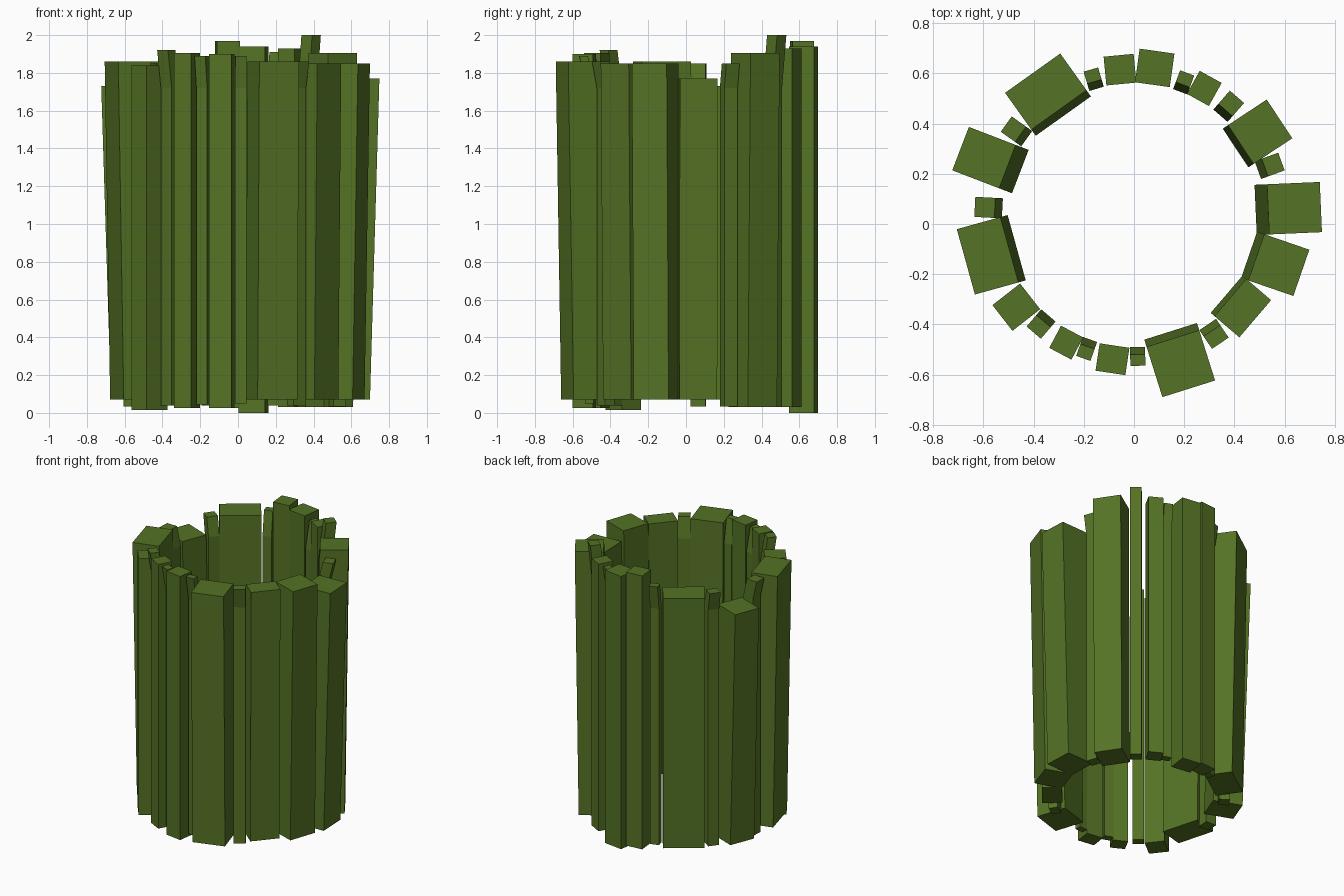
import bpy
import bmesh
from math import radians
from mathutils import Matrix, Vector

cube = bpy.data.objects.get("Cube")
if cube:
    bpy.data.objects.remove(cube, do_unlink=True)

# One green for every plank
green = bpy.data.materials.new("moss_green")
green.use_nodes = True
colour = (0.09, 0.17, 0.018, 1)
green.diffuse_color = colour
green.node_tree.nodes["Principled BSDF"].inputs["Base Color"].default_value = colour

RING_CENTRE = Vector((0, 0.035, 0))
BEND_HEIGHT = 1.72
FLARE = 0.03


def make_plank(name, angle, width, side_profile):
    """Extrude a (radius, height) profile across the plank width, then turn it into the ring."""
    bm = bmesh.new()
    face = bm.faces.new([bm.verts.new((r, -width / 2, z)) for r, z in side_profile])
    extruded = bmesh.ops.extrude_face_region(bm, geom=[face])["geom"]
    moved = [v for v in extruded if isinstance(v, bmesh.types.BMVert)]
    bmesh.ops.translate(bm, verts=moved, vec=(0, width, 0))
    bmesh.ops.recalc_face_normals(bm, faces=bm.faces)
    turn = Matrix.Translation(RING_CENTRE) @ Matrix.Rotation(radians(angle), 4, "Z")
    bmesh.ops.transform(bm, matrix=turn, verts=bm.verts)
    mesh = bpy.data.meshes.new(name)
    bm.to_mesh(mesh)
    bm.free()
    mesh.materials.append(green)
    bpy.context.collection.objects.link(bpy.data.objects.new(name, mesh))


def leaning_profile(depth, bottom, top, lean):
    inner = 0.485 + lean
    return [(inner - lean, bottom), (inner, top),
            (inner + depth, top), (inner + depth - lean, bottom)]


def flared_profile(depth, bottom, top):
    inner = 0.525
    outer = inner + depth - FLARE
    return [(inner, bottom), (inner, BEND_HEIGHT), (inner + FLARE, top),
            (outer + FLARE, top), (outer, BEND_HEIGHT), (outer, bottom)]


def straight_profile(depth, bottom, top):
    inner = 0.525
    return [(inner, bottom), (inner, top), (inner + depth, top), (inner + depth, bottom)]


# Wide planks leaning outward: angle, width, depth, bottom, top, lean
wide_planks = [
    (2.5, .2, .21, .07, 1.77, .05),
    (-19, .195, .19, .07, 1.85, .03),
    (-40.5, .195, .13, .07, 1.85, .02),
    (-72.5, .22, .21, .07, 1.86, .03),
    (195.5, .27, .18, .07, 1.86, .03),
    (159, .185, .2, .07, 1.73, .055),
    (125.5, .27, .18, .07, 1.86, .03),
    (33.5, .185, .185, .03, 1.905, .025),
]
for i, (angle, width, *shape) in enumerate(wide_planks):
    make_plank(f"wide_plank_{i + 1}", angle, width, leaning_profile(*shape))

# Medium upright planks: angle, width, depth, bottom, top
medium_planks = [
    (61, .1, .105, .03, 1.93),
    (82, .14, .135, 0, 1.94),
    (95.5, .12, .115, .025, 1.97),
    (218, .13, .14, .015, 1.84),
    (242, .1, .1, .025, 1.905),
    (261.5, .12, .11, .025, 1.9),
]
for i, (angle, width, *shape) in enumerate(medium_planks):
    make_plank(f"medium_plank_{i + 1}", angle, width, straight_profile(*shape))

# Narrow planks with outward bent tips: angle, width, depth, bottom, top
narrow_planks = [
    (-56, .08, .09, .04, 1.86),
    (20, .075, .1, .035, 1.85),
    (49, .075, .1, .03, 2),
    (69.5, .06, .08, .04, 1.91),
    (106.5, .06, .08, .04, 1.89),
    (144.5, .075, .1, .04, 1.85),
    (177, .08, .11, .035, 1.85),
    (229.5, .075, .09, .04, 1.92),
    (250.5, .06, .08, .045, 1.89),
    (271.5, .06, .075, .05, 1.89),
]
for i, (angle, width, *shape) in enumerate(narrow_planks):
    make_plank(f"narrow_plank_{i + 1}", angle, width, flared_profile(*shape))
